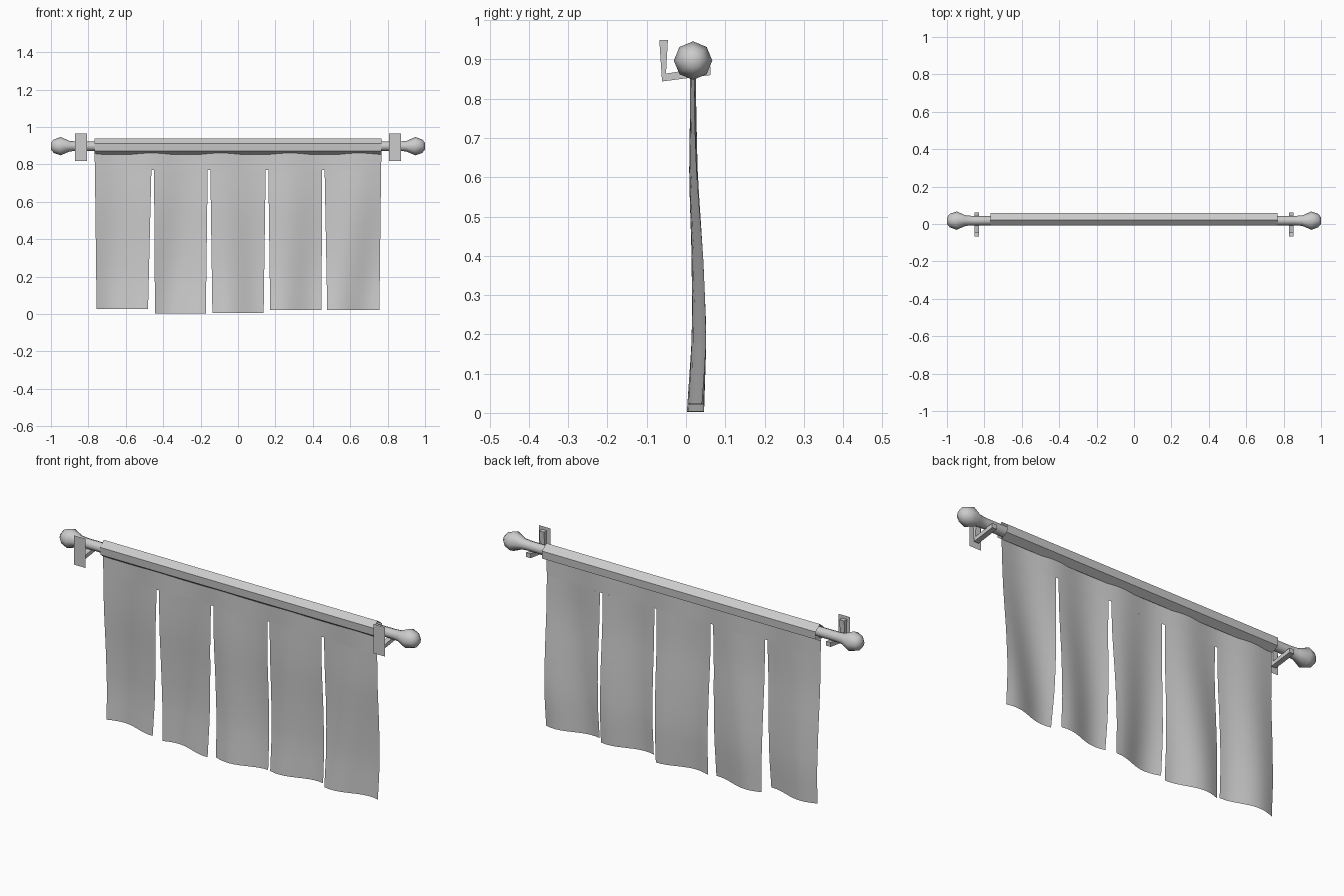
import bpy, bmesh, math

if "Cube" in bpy.data.objects:
    bpy.data.objects.remove(bpy.data.objects["Cube"])

RY, RZ = 0.018, 0.897        # rod axis


def make(name, bm, smooth=None):
    me = bpy.data.meshes.new(name)
    bm.to_mesh(me)
    bm.free()
    ob = bpy.data.objects.new(name, me)
    bpy.context.collection.objects.link(ob)
    if smooth:
        bpy.ops.object.select_all(action='DESELECT')
        ob.select_set(True)
        bpy.context.view_layer.objects.active = ob
        bpy.ops.object.shade_smooth_by_angle(angle=math.radians(smooth))
    return ob


def bridge(bm, a, b):
    n = len(a)
    for i in range(n):
        bm.faces.new((a[i], a[(i + 1) % n], b[(i + 1) % n], b[i]))


# rod with faceted finials: (x, radius) profile mirrored and spun around the x axis
half = [(0.86, 0.025), (0.90, 0.028), (0.948, 0.049), (0.985, 0.036), (1.0, 0.018)]
prof = [(-x, r) for x, r in reversed(half)] + half
bm = bmesh.new()
rings = [[bm.verts.new((x, RY + r * math.cos(k * math.pi / 4), RZ + r * math.sin(k * math.pi / 4)))
          for k in range(8)] for x, r in prof]
for a, b in zip(rings, rings[1:]):
    bridge(bm, a, b)
bm.faces.new(rings[0])
bm.faces.new(rings[-1])
bmesh.ops.recalc_face_normals(bm, faces=bm.faces)
make("rod", bm, 50)

# cloth sleeve wrapped round the rod
sec = [(-0.009, 0.911), (0.022, 0.937), (0.058, 0.911), (0.056, 0.872), (0.02, 0.853), (-0.006, 0.872)]
bm = bmesh.new()
ends = [[bm.verts.new((x, y, z)) for y, z in sec] for x in (-0.767, 0.767)]
bridge(bm, *ends)
bmesh.ops.recalc_face_normals(bm, faces=bm.faces)
make("curtain_sleeve", bm, 40)

# curtain: header strip and five hanging panels
TOP = 0.77
CENTRE = [(0.0, 0.024), (0.2, 0.034), (0.4, 0.029), (0.6, 0.019), (1.0, 0.017)]
PHASE = [0.4, 1.5, -0.6, 0.9, 2.2]


def depth(x, z, phase):
    for (z0, y0), (z1, y1) in zip(CENTRE, CENTRE[1:]):
        if z <= z1:
            y = y0 + (y1 - y0) * (z - z0) / (z1 - z0)
            break
    t = max(0.0, (TOP - z) / TOP)
    return y + (0.008 + 0.014 * t) * math.sin(x * 2 * math.pi / 0.37 + phase * t)


def sheet(bm, left, right, z0, z1, nx, nz, phase):
    rows = []
    for j in range(nz + 1):
        t = j / nz
        a = left[0] + (left[1] - left[0]) * t
        b = right[0] + (right[1] - right[0]) * t
        z = z0 + (z1 - z0) * t
        row = []
        for i in range(nx + 1):
            x = a + (b - a) * i / nx
            row.append(bm.verts.new((x, depth(x, z, phase), z)))
        rows.append(row)
    for r, s in zip(rows, rows[1:]):
        for i in range(nx):
            bm.faces.new((r[i], s[i], s[i + 1], r[i + 1]))


bm = bmesh.new()
sheet(bm, (-0.767, -0.765), (0.767, 0.765), 0.865, TOP, 50, 2, 0)
edges = [-0.765, -0.456, -0.155, 0.155, 0.456, 0.765]
bottoms = [(-0.756, -0.481), (-0.444, -0.172), (-0.137, 0.137), (0.172, 0.447), (0.477, 0.756)]
lows = [0.027, 0.002, 0.004, 0.021, 0.022]
for i in range(5):
    l = edges[i] + (0.007 if i else 0)
    r = edges[i + 1] - (0.007 if i < 4 else 0)
    sheet(bm, (l, bottoms[i][0]), (r, bottoms[i][1]), TOP, lows[i], 10, 10, PHASE[i])
make("curtain", bm, 60)

# wall brackets: flat plate plus L-shaped arm, one at each end
arm = [(-0.068, 0.95), (-0.046, 0.95), (-0.051, 0.864), (0.062, 0.882), (0.062, 0.86), (-0.061, 0.844)]
for side, s in (("left", -1), ("right", 1)):
    bm = bmesh.new()
    a, b = [[bm.verts.new((s * x, y, z)) for y, z in arm] for x in (0.828, 0.854)]
    bridge(bm, a, b)
    bm.faces.new(a)
    bm.faces.new(b)
    bmesh.ops.recalc_face_normals(bm, faces=bm.faces)
    make("bracket_arm_" + side, bm)
    bm = bmesh.new()
    c = [(0.807, 0.818), (0.872, 0.818), (0.872, 0.966), (0.807, 0.966)]
    f = bm.faces.new([bm.verts.new((s * x, -0.068, z)) for x, z in c])
    f.normal_update()
    if f.normal.y > 0:
        f.normal_flip()
    make("wall_plate_" + side, bm)
